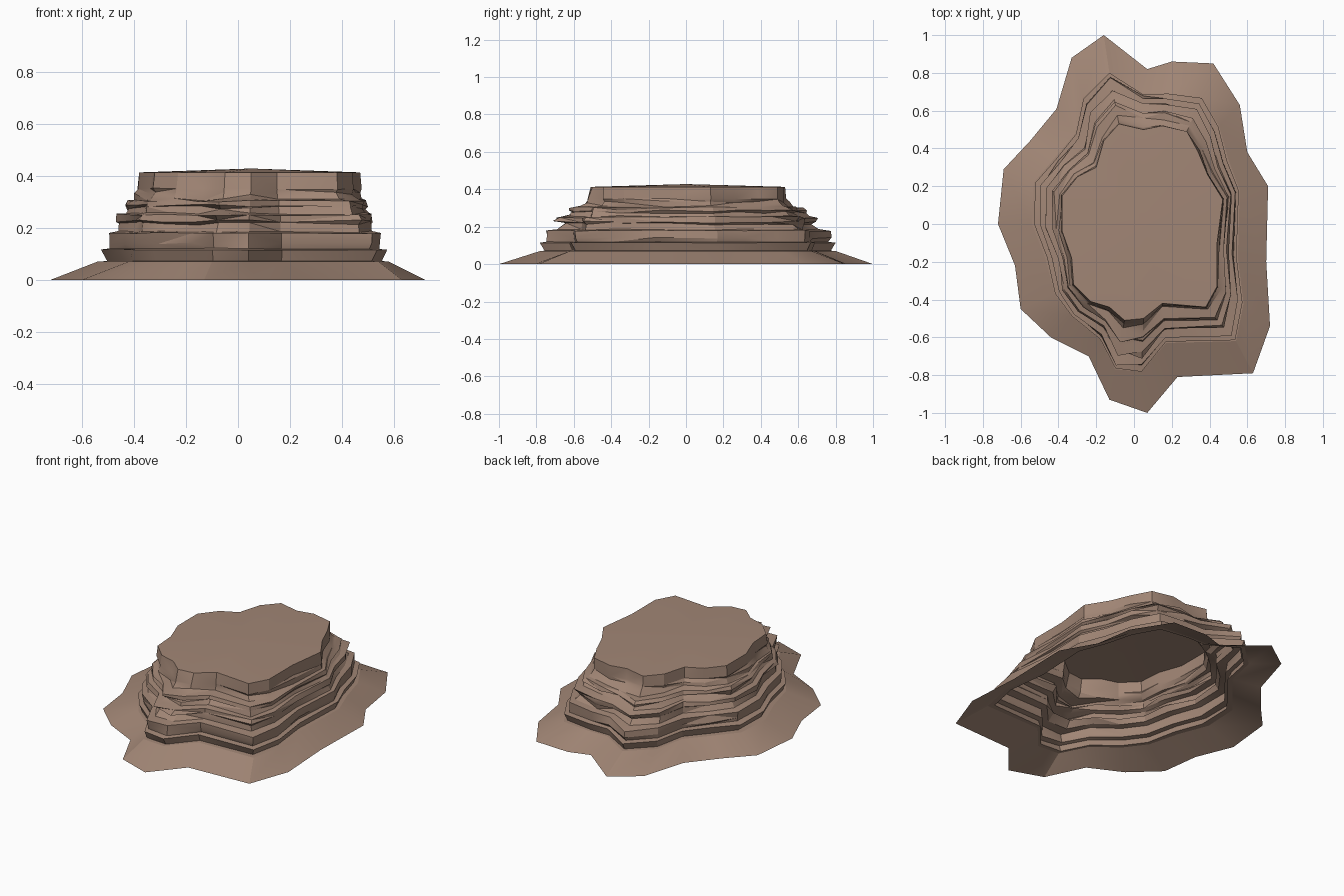
import bpy, bmesh, math, random
from mathutils import Vector

cube = bpy.data.objects.get("Cube")
if cube:
    bpy.data.objects.remove(cube, do_unlink=True)
random.seed(4)

rock = bpy.data.materials.new("brown_rock")
rock.use_nodes = True
colour = (0.36, 0.24, 0.18, 1)
rock.diffuse_color = colour
bsdf = rock.node_tree.nodes["Principled BSDF"]
bsdf.inputs["Base Color"].default_value = colour
bsdf.inputs["Roughness"].default_value = 0.9

# Plan outlines, clockwise from the back point: ground, cliff foot, summit
GROUND = [(-.16, 1), (.07, .82), (.2, .86), (.42, .85), (.56, .63), (.6, .38),
          (.71, .2), (.7, -.2), (.72, -.54), (.63, -.79), (.23, -.81),
          (.07, -1), (-.13, -.93), (-.24, -.7), (-.44, -.6), (-.6, -.45),
          (-.63, -.22), (-.72, 0), (-.69, .29), (-.55, .44), (-.41, .61), (-.33, .88)]
FOOT = [(-.13, .8), (.05, .69), (.18, .69), (.36, .67), (.45, .52), (.5, .34),
        (.56, .18), (.55, -.18), (.58, -.42), (.54, -.62), (.17, -.63),
        (.04, -.78), (-.1, -.77), (-.18, -.61), (-.33, -.49), (-.42, -.37),
        (-.47, -.18), (-.54, 0), (-.53, .22), (-.42, .35), (-.31, .48), (-.27, .67)]
SUMMIT = [(-.08, .53), (.05, .5), (.15, .52), (.28, .49), (.34, .38), (.39, .26),
          (.47, .13), (.44, -.1), (.44, -.33), (.38, -.44), (.15, -.42),
          (.05, -.5), (-.05, -.51), (-.13, -.44), (-.23, -.41), (-.32, -.32),
          (-.33, -.18), (-.38, -.04), (-.38, .15), (-.3, .25), (-.2, .3), (-.16, .44)]

# Strata profile: height, blend from foot to summit, roughness
STRATA = [(.072, .08, 0), (.115, .01, .2), (.12, .14, .3), (.14, .09, .5),
          (.18, .1, .4), (.185, .32, .5), (.215, .4, 1), (.225, .3, .8),
          (.25, .32, .7), (.255, .5, .8), (.278, .62, 1), (.285, .57, .7),
          (.303, .6, .7), (.31, .82, .9), (.333, .93, .8), (.35, .95, .4)]


def ring(bm, outline, z):
    return [bm.verts.new((x, y, z)) for x, y in outline]


def bridge(bm, lower, upper):
    for i in range(len(lower)):
        j = (i + 1) % len(lower)
        bm.faces.new((lower[j], lower[i], upper[i], upper[j]))


def stratum(bm, z, blend, rough):
    verts = []
    for foot, top in zip(FOOT, SUMMIT):
        # The long sides step back sooner than the two ends
        foot = Vector(foot)
        t = blend ** (1 - .42 * abs(foot.x) / foot.length)
        t += random.uniform(-.1, .1) * rough
        p = foot.lerp(Vector(top), t)
        verts.append(bm.verts.new((p.x, p.y, z + random.uniform(-.007, .007) * rough)))
    return verts


def finish(bm, name):
    mesh = bpy.data.meshes.new(name)
    bm.to_mesh(mesh)
    bm.free()
    mesh.materials.append(rock)
    obj = bpy.data.objects.new(name, mesh)
    bpy.context.collection.objects.link(obj)
    bpy.ops.object.select_all(action='DESELECT')
    obj.select_set(True)
    bpy.context.view_layer.objects.active = obj
    bpy.ops.object.shade_smooth_by_angle(angle=math.radians(25))


# Sloping ground skirt, open underneath
bm = bmesh.new()
bridge(bm, ring(bm, GROUND, 0), ring(bm, FOOT, .07))
finish(bm, "ground_skirt")

# Layered cliff with overhanging ledges and a gently domed summit
bm = bmesh.new()
layers = [ring(bm, FOOT, .07)]
layers += [stratum(bm, *s) for s in STRATA]
layers.append(ring(bm, SUMMIT, .413))
for lower, upper in zip(layers, layers[1:]):
    bridge(bm, lower, upper)
centre = bm.verts.new((.05, 0, .428))
rim = layers[-1]
for i in range(len(rim)):
    bm.faces.new((rim[(i + 1) % len(rim)], rim[i], centre))
# Split the uneven ledge faces into angular facets
bmesh.ops.triangulate(bm, faces=[f for f in bm.faces if len(f.verts) == 4])
finish(bm, "layered_cliff")
